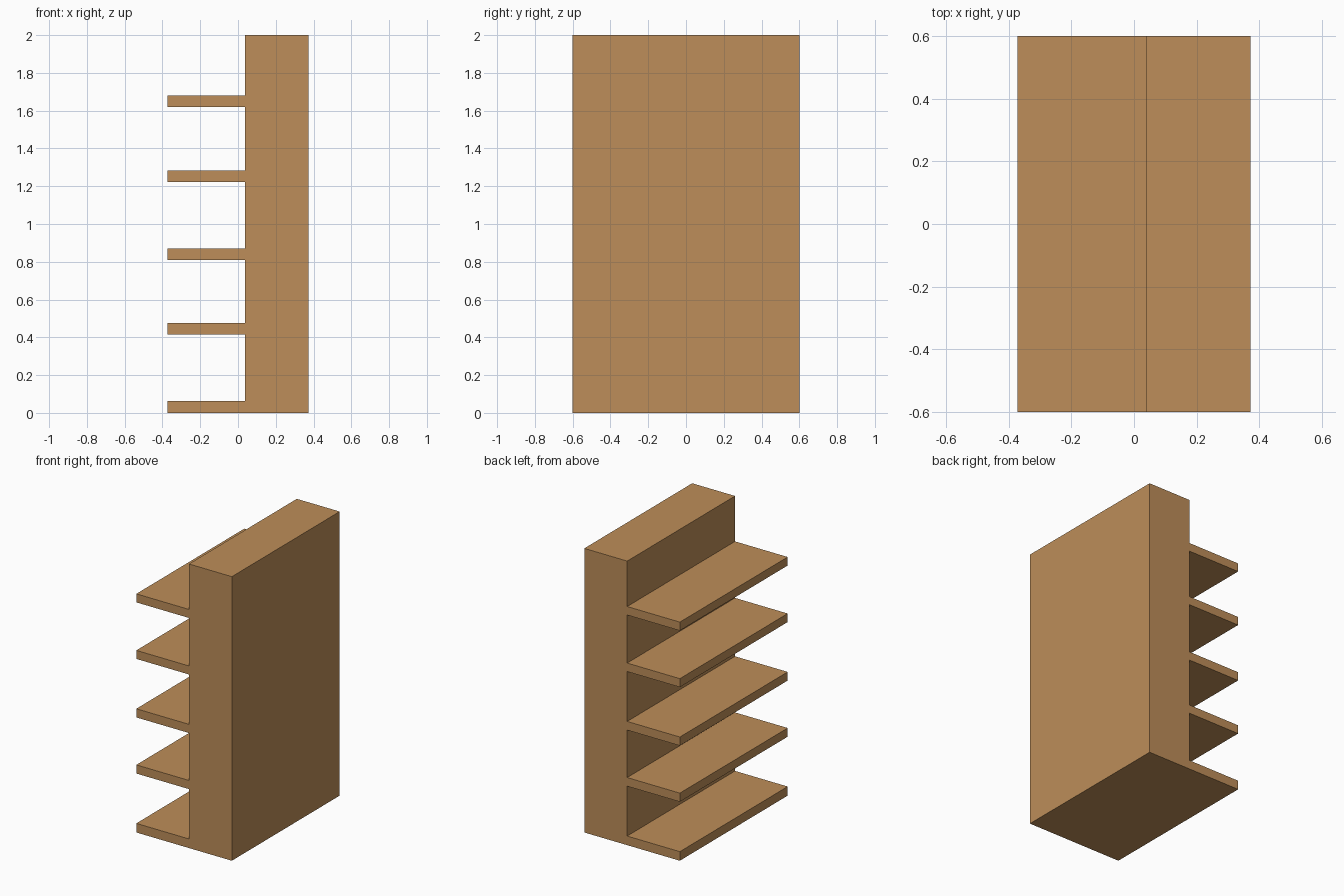
import bpy, bmesh

if "Cube" in bpy.data.objects:
    bpy.data.objects.remove(bpy.data.objects["Cube"])

DEPTH = 0.6                        # half width along y
FRONT, FACE, REAR = -0.372, 0.038, 0.372
HEIGHT = 2.0
SHELVES = [(0.0, 0.064), (0.415, 0.476), (0.81, 0.871),
           (1.222, 1.282), (1.62, 1.68)]

wood = bpy.data.materials.new("wood")
wood.diffuse_color = (0.51, 0.27, 0.10, 1)
wood.use_nodes = True
wood.node_tree.nodes["Principled BSDF"].inputs["Base Color"].default_value = wood.diffuse_color

# Comb-shaped side profile: solid upright with shelves projecting to -x
profile = [(REAR, HEIGHT), (REAR, 0)]
for low, high in SHELVES:
    if low > 0:
        profile.append((FACE, low))
    profile += [(FRONT, low), (FRONT, high), (FACE, high)]
profile.append((FACE, HEIGHT))

# Extrude the profile across the full width
bm = bmesh.new()
side = bm.faces.new([bm.verts.new((x, -DEPTH, z)) for x, z in profile])
result = bmesh.ops.extrude_face_region(bm, geom=[side], use_keep_orig=True)
moved = [g for g in result["geom"] if isinstance(g, bmesh.types.BMVert)]
bmesh.ops.translate(bm, verts=moved, vec=(0, 2 * DEPTH, 0))
bmesh.ops.recalc_face_normals(bm, faces=bm.faces)

mesh = bpy.data.meshes.new("shelf_unit")
bm.to_mesh(mesh)
bm.free()
mesh.materials.append(wood)
unit = bpy.data.objects.new("shelf_unit", mesh)
bpy.context.collection.objects.link(unit)
